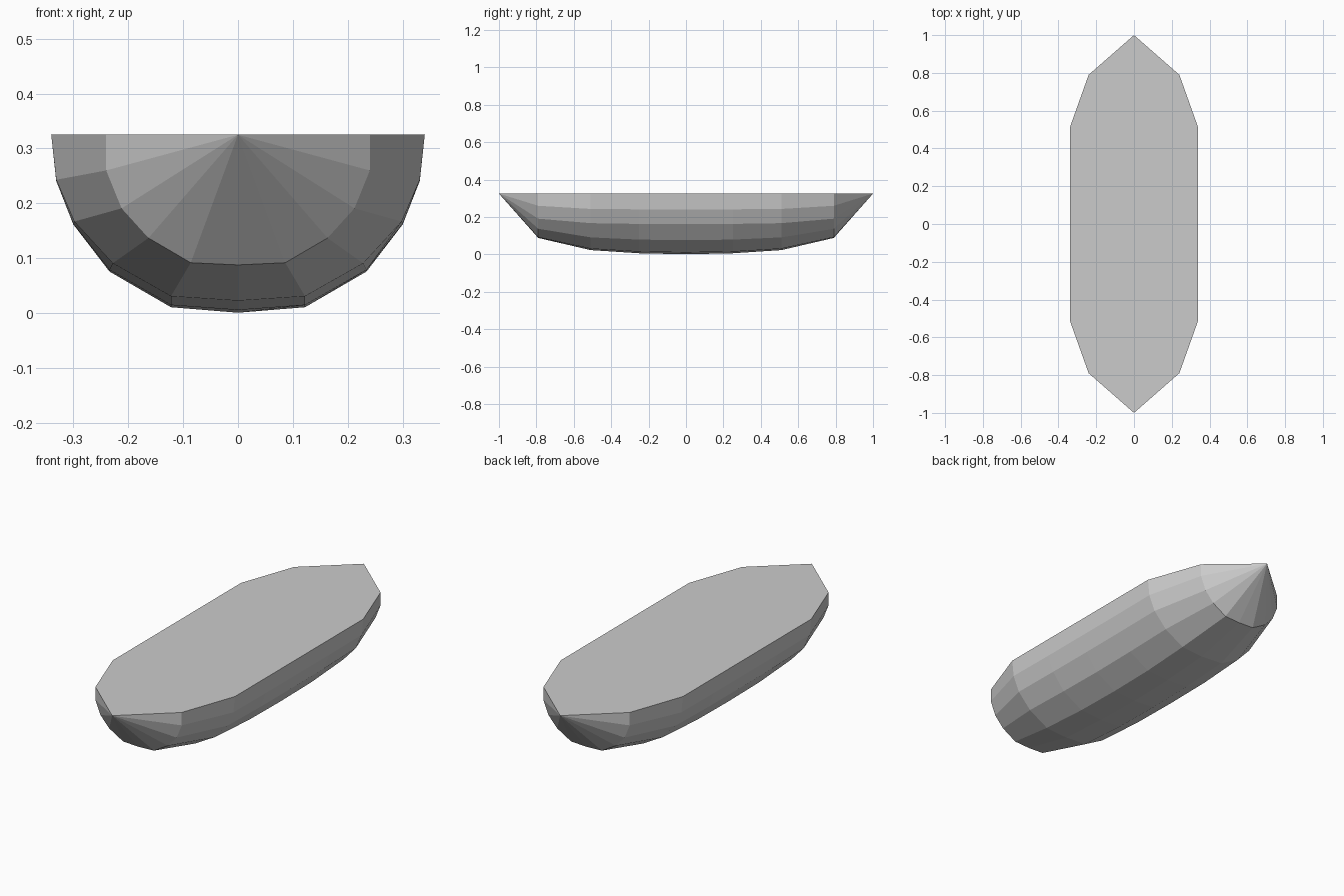
import bpy, bmesh

if "Cube" in bpy.data.objects:
    bpy.data.objects.remove(bpy.data.objects["Cube"])

DECK = 0.325
# Half cross-sections (x, z) from deck edge to keel, keyed by distance from midship
MID = [(0.34, DECK), (0.331, 0.241), (0.30, 0.162), (0.234, 0.076), (0.122, 0.011), (0, 0.001)]
QUARTER = [(0.34, DECK), (0.331, 0.241), (0.30, 0.163), (0.234, 0.079), (0.122, 0.015), (0, 0.006)]
SHOULDER = [(0.34, DECK), (0.331, 0.243), (0.298, 0.167), (0.228, 0.091), (0.122, 0.031), (0, 0.023)]
END = [(0.24, DECK), (0.24, 0.26), (0.212, 0.191), (0.163, 0.137), (0.086, 0.092), (0, 0.088)]
stations = [(-0.79, END), (-0.51, SHOULDER), (-0.25, QUARTER), (0, MID),
            (0.25, QUARTER), (0.51, SHOULDER), (0.79, END)]

bm = bmesh.new()

# Hull ribs, mirrored across the keel
ribs = []
for y, half in stations:
    full = half + [(-x, z) for x, z in half[-2::-1]]
    ribs.append([bm.verts.new((x, y, z)) for x, z in full])

# Side and bottom planking
for a, b in zip(ribs, ribs[1:]):
    for i in range(len(a) - 1):
        bm.faces.new((a[i], a[i + 1], b[i + 1], b[i]))

# Pointed ends fanned to a tip at deck level
tips = []
for y, rib in ((-1, ribs[0]), (1, ribs[-1])):
    tip = bm.verts.new((0, y, DECK))
    tips.append(tip)
    for i in range(len(rib) - 1):
        bm.faces.new((tip, rib[i], rib[i + 1]))

# Flat deck
bm.faces.new([tips[0]] + [r[0] for r in ribs] + [tips[1]] + [r[-1] for r in reversed(ribs)])

bmesh.ops.recalc_face_normals(bm, faces=bm.faces)
mesh = bpy.data.meshes.new("hull")
bm.to_mesh(mesh)
bm.free()
bpy.context.collection.objects.link(bpy.data.objects.new("hull", mesh))
